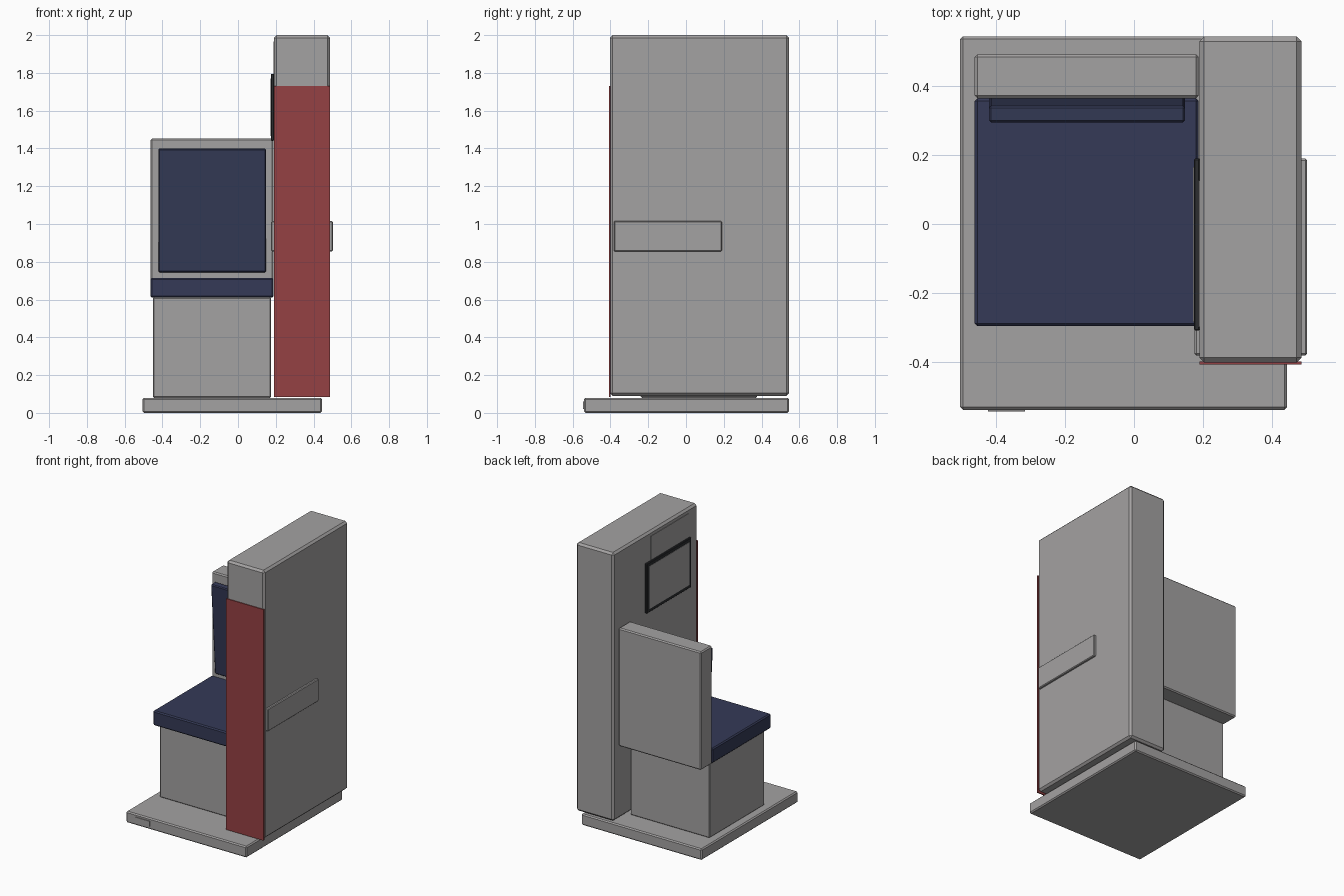
import bpy
import math
from mathutils import Vector, Matrix

if "Cube" in bpy.data.objects:
    bpy.data.objects.remove(bpy.data.objects["Cube"], do_unlink=True)


def material(name, r, g, b):
    m = bpy.data.materials.new(name)
    m.use_nodes = True
    m.diffuse_color = (r, g, b, 1)
    m.node_tree.nodes["Principled BSDF"].inputs["Base Color"].default_value = (r, g, b, 1)
    return m


grey = material("warm grey", 0.37, 0.36, 0.36)
navy = material("navy upholstery", 0.035, 0.042, 0.095)
red = material("dark red", 0.30, 0.053, 0.056)
black = material("charcoal", 0.025, 0.026, 0.03)


def box(name, mat, x, y, z, bevel=0.0, tilt=0.0):
    """Box from (min, max) ranges, optionally bevelled and tilted about x."""
    bpy.ops.mesh.primitive_cube_add(size=1)
    ob = bpy.context.object
    ob.name = ob.data.name = name
    ranges = (x, y, z)
    size = Vector([b - a for a, b in ranges])
    ob.data.transform(Matrix.Diagonal(size).to_4x4())
    ob.location = [(a + b) / 2 for a, b in ranges]
    ob.rotation_euler.x = math.radians(tilt)
    ob.data.materials.append(mat)
    if bevel:
        mod = ob.modifiers.new("edge bevel", "BEVEL")
        mod.width = bevel
        mod.segments = 1
    return ob


# Floor plinth with a small plate on its front edge
box("floor_plinth", grey, (-0.505, 0.445), (-0.54, 0.545), (0, 0.08), 0.008)
box("plinth_plate", grey, (-0.425, -0.317), (-0.545, -0.538), (0.02, 0.06))

# Tall side wall with the red front strip
box("side_wall", grey, (0.19, 0.487), (-0.402, 0.545), (0.09, 2.0), 0.014)
box("front_strip", red, (0.19, 0.487), (-0.408, -0.4), (0.085, 1.73))

# Arm rails on both faces of the wall
for name, x in (("outer_rail", (0.48, 0.503)), ("inner_rail", (0.176, 0.2))):
    box(name, grey, x, (-0.382, 0.19), (0.855, 1.015), 0.005)

# Seat
box("seat_pedestal", grey, (-0.45, 0.175), (-0.24, 0.377), (0.08, 0.612), 0.006)
box("seat_cushion", navy, (-0.463, 0.188), (-0.297, 0.366), (0.61, 0.715), 0.008)
box("seat_back", grey, (-0.463, 0.188), (0.365, 0.493), (0.61, 1.452), 0.008)
box("back_pad", navy, (-0.422, 0.148), (0.318, 0.366), (0.745, 1.4), 0.006, tilt=4)

# Display on the inner face of the wall, with a plate above it
box("display_frame", black, (0.174, 0.192), (-0.31, 0.19), (1.44, 1.795), 0.004)
box("display_face", grey, (0.172, 0.176), (-0.285, 0.165), (1.465, 1.77))
box("upper_plate", grey, (0.187, 0.192), (-0.3, 0.126), (1.78, 1.965))
